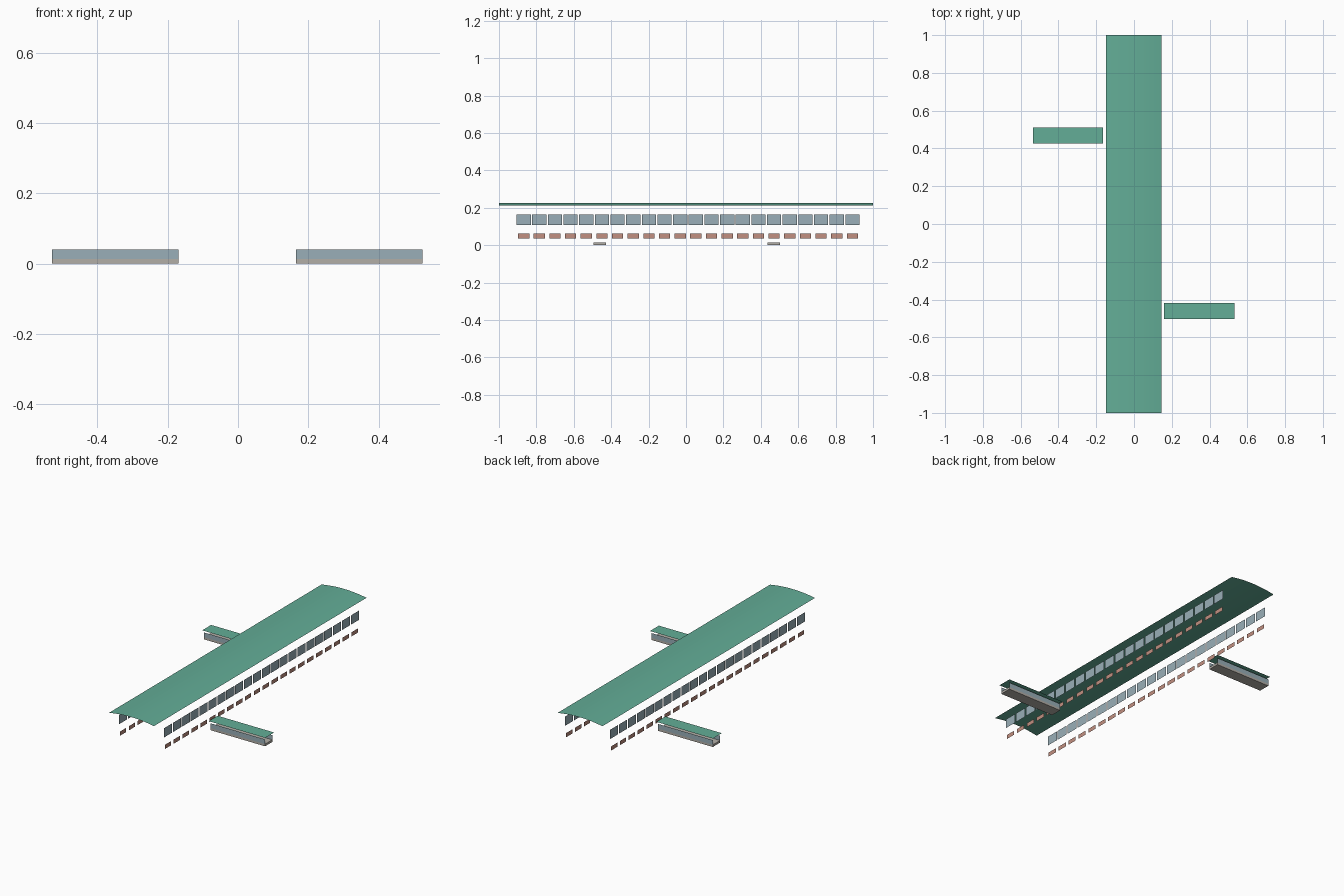
import bpy, bmesh, math

if "Cube" in bpy.data.objects:
    bpy.data.objects.remove(bpy.data.objects["Cube"])

def mat(name, rgb):
    m = bpy.data.materials.new(name)
    m.diffuse_color = (*rgb, 1)
    m.use_nodes = True
    m.node_tree.nodes["Principled BSDF"].inputs["Base Color"].default_value = m.diffuse_color
    return m

GREEN = mat("roof green", (0.125, 0.42, 0.31))
GLASS = mat("window blue grey", (0.32, 0.43, 0.48))
BRICK = mat("brick pink", (0.54, 0.28, 0.22))
STONE = mat("base grey", (0.45, 0.43, 0.39))

def finish(name, bm, material):
    me = bpy.data.meshes.new(name)
    bm.to_mesh(me)
    bm.free()
    me.materials.append(material)
    ob = bpy.data.objects.new(name, me)
    bpy.context.collection.objects.link(ob)
    return ob

def quad(bm, pts):
    return bm.faces.new([bm.verts.new(p) for p in pts])

def side_panel(bm, x, y0, y1, z0, z1, s):
    """Panel facing +x (s=1) or -x (s=-1)."""
    pts = [(x, y0, z0), (x, y1, z0), (x, y1, z1), (x, y0, z1)]
    quad(bm, pts if s > 0 else pts[::-1])

CX, HALF = -0.0015, 0.148

# Long shallow vaulted roof, an open sheet
bm = bmesh.new()
N = 16
rows = []
for i in range(N + 1):
    t = -1 + 2 * i / N
    z = 0.212 + 0.0135 * (1 - t * t)
    rows.append([bm.verts.new((CX + HALF * t, y, z)) for y in (-1, 1)])
for a, b in zip(rows, rows[1:]):
    bm.faces.new((a[0], b[0], b[1], a[1]))
roof = finish("main_roof", bm, GREEN)
for p in roof.data.polygons:
    p.use_smooth = True

# Rows of tall windows and low brick panels along both sides
PITCH = 0.0837
for s, side in ((1, "right"), (-1, "left")):
    win, low = bmesh.new(), bmesh.new()
    x = CX + s * HALF
    for i in range(22):
        yc = -0.868 + i * PITCH
        side_panel(win, x, yc - 0.038, yc + 0.038, 0.108, 0.163, s)
        side_panel(low, x, yc - 0.03, yc + 0.03, 0.036, 0.061, s)
    finish(side + "_windows", win, GLASS)
    finish(side + "_brick_panels", low, BRICK)

# Two side wings: flat roof, glass side walls, thin base
def wing(name, x0, x1, yc):
    bm = bmesh.new()
    quad(bm, [(x0, yc - 0.042, 0.055), (x1, yc - 0.042, 0.055),
              (x1, yc + 0.042, 0.055), (x0, yc + 0.042, 0.055)])
    finish(name + "_roof", bm, GREEN)

    a, b = x0 + 0.006, x1 - 0.006
    bm = bmesh.new()
    for s in (-1, 1):
        y = yc + s * 0.034
        pts = [(a, y, 0.013), (b, y, 0.013), (b, y, 0.041), (a, y, 0.041)]
        quad(bm, pts if s < 0 else pts[::-1])
    finish(name + "_glass_walls", bm, GLASS)

    bm = bmesh.new()
    bmesh.ops.create_cube(bm, size=1)
    for v in bm.verts:
        v.co = ((a + b) / 2 + v.co.x * (b - a), yc + v.co.y * 0.068,
                0.0065 + v.co.z * 0.013)
    finish(name + "_base", bm, STONE)

wing("right_wing", 0.159, 0.531, -0.461)
wing("left_wing", -0.535, -0.163, 0.469)
